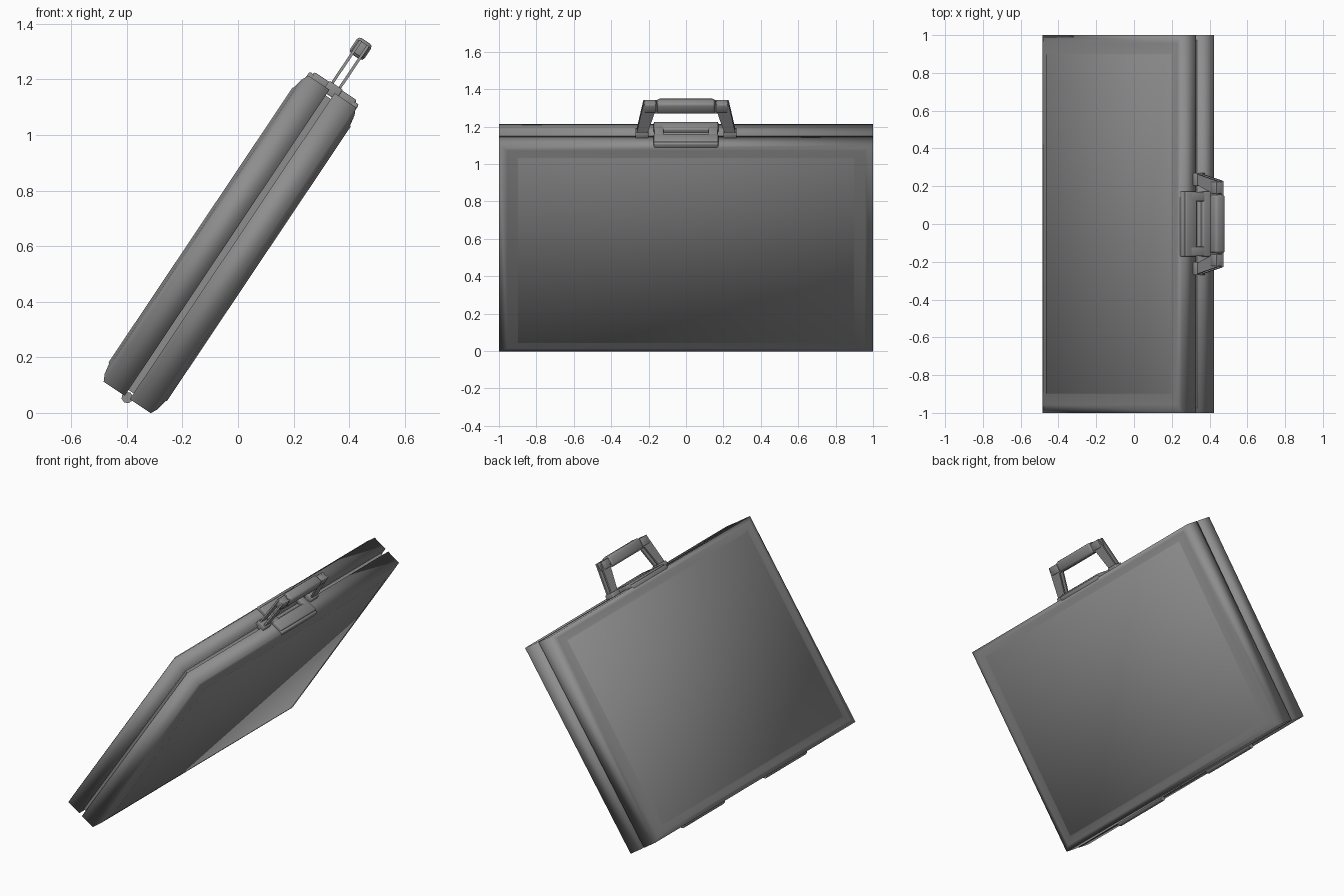
import bpy, bmesh, math
from mathutils import Matrix

if "Cube" in bpy.data.objects:
    bpy.data.objects.remove(bpy.data.objects["Cube"])

# Local frame: X = case thickness, Y = case width, Z = case height; then leaned over
LEAN = Matrix.Translation((-0.03, 0, 0.606)) @ Matrix.Rotation(math.radians(33.8), 4, 'Y')
HW, HH = 1.0, 0.6625

DARK = bpy.data.materials.new("dark_grey")
DARK.diffuse_color = (0.27, 0.27, 0.27, 1)
DARK.use_nodes = True
DARK.node_tree.nodes["Principled BSDF"].inputs["Base Color"].default_value = DARK.diffuse_color


def finish(name, bm, bevel=0.0, angle=50):
    bmesh.ops.recalc_face_normals(bm, faces=bm.faces)
    if bevel:
        bmesh.ops.bevel(bm, geom=bm.edges[:], offset=bevel, segments=2,
                        profile=0.5, affect='EDGES')
    bm.transform(LEAN)
    me = bpy.data.meshes.new(name)
    bm.to_mesh(me)
    bm.free()
    me.materials.append(DARK)
    ob = bpy.data.objects.new(name, me)
    bpy.context.collection.objects.link(ob)
    bpy.ops.object.select_all(action='DESELECT')
    ob.select_set(True)
    bpy.context.view_layer.objects.active = ob
    bpy.ops.object.shade_smooth_by_angle(angle=math.radians(angle))
    return ob


def box(name, center, size, bevel=0.0):
    bm = bmesh.new()
    bmesh.ops.create_cube(bm, size=1, matrix=Matrix.Translation(center) @ Matrix.Diagonal((*size, 1)))
    return finish(name, bm, bevel)


def loft(name, rings, angle):
    """Stack rectangles given as (x, half width, half height)."""
    bm = bmesh.new()
    loops = [[bm.verts.new((x, sy * w, sz * h))
              for sy, sz in ((-1, -1), (1, -1), (1, 1), (-1, 1))] for x, w, h in rings]
    for a, b in zip(loops, loops[1:]):
        for i in range(4):
            j = (i + 1) % 4
            bm.faces.new((a[i], a[j], b[j], b[i]))
    bm.faces.new(loops[0])
    bm.faces.new(loops[-1])
    return finish(name, bm, angle=angle)


def extrude(name, outline, x, thick):
    """Extrude a (y, z) outline along the thickness."""
    bm = bmesh.new()
    f = bm.faces.new([bm.verts.new((x - thick / 2, y, z)) for y, z in outline])
    r = bmesh.ops.extrude_face_region(bm, geom=[f])
    bmesh.ops.translate(bm, vec=(thick, 0, 0),
                        verts=[v for v in r['geom'] if isinstance(v, bmesh.types.BMVert)])
    return finish(name, bm)


# Recessed core seen inside the seam
box("seam_core", (0, 0, 0), (0.04, 2 * HW - 0.05, 2 * HH - 0.05))

for s, side in ((-1, "left"), (1, "right")):
    # Case half: rim, soft chamfer and stepped flat panel, all softly shaded together
    loft(f"case_half_{side}", [(s * 0.011, HW, HH), (s * 0.102, HW, HH),
                               (s * 0.115, 0.955, 0.636), (s * 0.122, 0.90, 0.597),
                               (s * 0.126, 0.897, 0.594)], 180)
    # Latch plate on the top edge, with a lip curling over the rim
    box(f"latch_plate_{side}", (s * 0.056, 0, HH + 0.006), (0.072, 0.345, 0.034), 0.007)
    box(f"latch_lip_{side}", (s * 0.094, 0, HH - 0.004), (0.026, 0.345, 0.036), 0.006)
    # Side frame of the handle: slanted legs joined by a top bar
    extrude(f"handle_frame_{side}",
            [(-0.27, 0.655), (-0.228, 0.872), (0.228, 0.872), (0.27, 0.655),
             (0.215, 0.655), (0.168, 0.815), (-0.168, 0.815), (-0.215, 0.655)], s * 0.016, 0.010)

# Handle grip
box("handle_grip", (0, 0, 0.847), (0.062, 0.31, 0.068), 0.014)

for s, side in ((-1, "front"), (1, "back")):
    # Handle foot and upper corner sleeve
    box(f"handle_foot_{side}", (0, s * 0.236, HH + 0.004), (0.06, 0.07, 0.045), 0.005)
    box(f"handle_corner_{side}", (0, s * 0.192, 0.846), (0.05, 0.064, 0.05), 0.006)
    # Catch bridging the two latch plates
    box(f"latch_catch_{side}", (0, s * 0.145, HH + 0.008), (0.12, 0.05, 0.03), 0.005)
    # Hinge on the bottom seam
    bm = bmesh.new()
    bmesh.ops.create_cone(bm, cap_ends=True, segments=8, radius1=0.021, radius2=0.021, depth=0.4,
                          matrix=Matrix.Translation((0, s * 0.41, -HH)) @ Matrix.Rotation(math.pi / 2, 4, 'X'))
    finish(f"hinge_{side}", bm)
